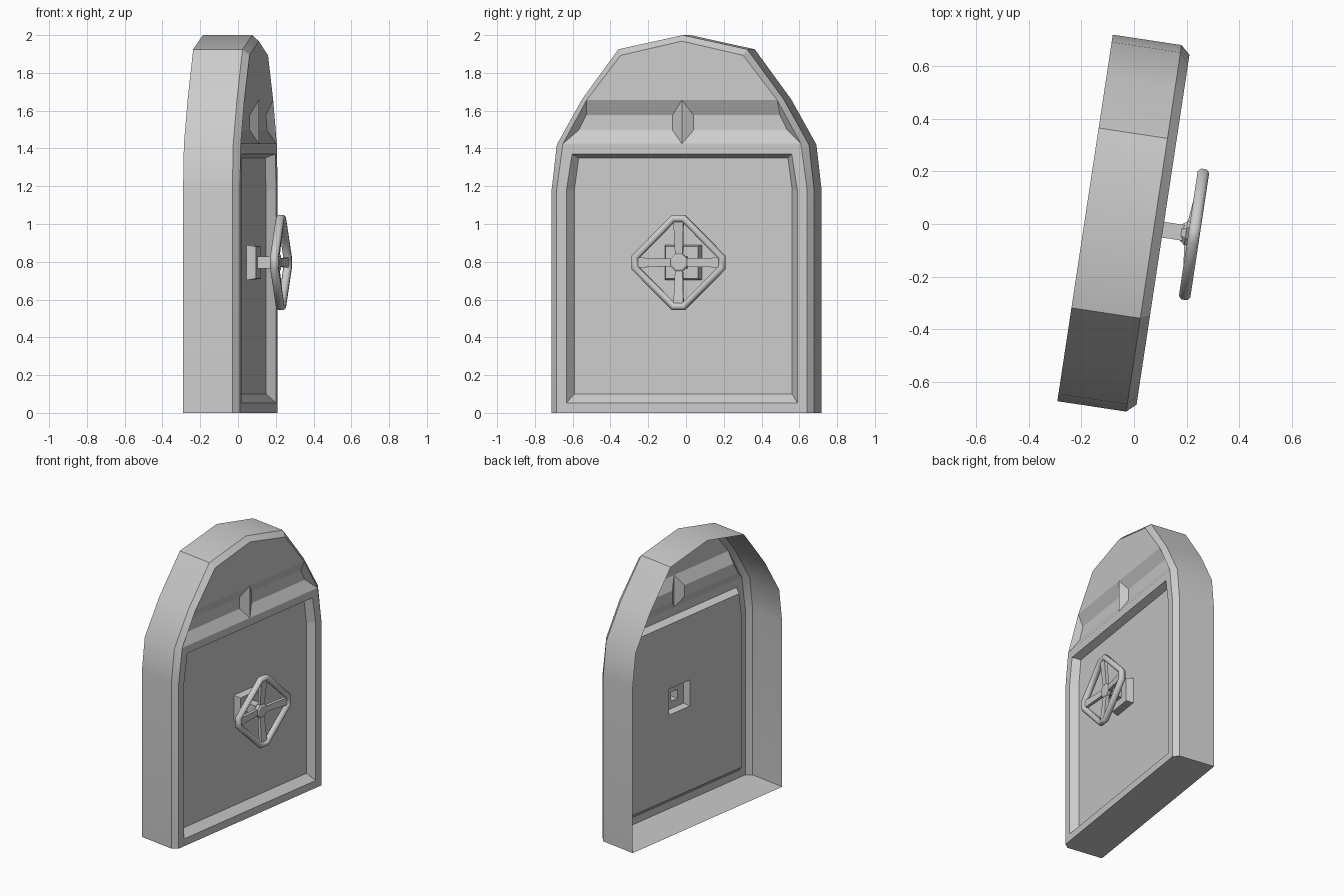
import bpy, bmesh
from math import radians, cos, sin, pi

if "Cube" in bpy.data.objects:
    bpy.data.objects.remove(bpy.data.objects["Cube"])

# Local axes: x = out of the door face, y = across the door, z = up
TURN = radians(-8.6)
CY, WZ = -0.005, 0.796          # centre line and handwheel height
FACE, PANEL, GROOVE = 0.112, 0.062, 0.072


class Part:
    """Collects faces, then becomes one turned object."""
    def __init__(self, name):
        self.name, self.bm = name, bmesh.new()

    def face(self, *pts):
        self.bm.faces.new([self.bm.verts.new(p) for p in pts])

    def both(self, *pts):
        self.face(*pts)
        self.face(*[(x, -y, z) for x, y, z in reversed(pts)])

    def loft(self, rings, closed=True, loop=False):
        pairs = list(zip(rings, rings[1:] + rings[:1] if loop else rings[1:]))
        for a, b in pairs:
            n = len(a)
            for i in range(n if closed else n - 1):
                j = (i + 1) % n
                self.face(a[i], a[j], b[j], b[i])

    def finish(self, smooth=None, open_front=False):
        bm = self.bm
        bmesh.ops.remove_doubles(bm, verts=bm.verts, dist=0.0005)
        bmesh.ops.recalc_face_normals(bm, faces=bm.faces)
        if open_front and sum(f.normal.x * f.calc_area() for f in bm.faces) < 0:
            bmesh.ops.reverse_faces(bm, faces=bm.faces)
        bmesh.ops.translate(bm, verts=bm.verts, vec=(0, CY, 0))
        me = bpy.data.meshes.new(self.name)
        bm.to_mesh(me)
        bm.free()
        ob = bpy.data.objects.new(self.name, me)
        bpy.context.collection.objects.link(ob)
        ob.rotation_euler.z = TURN
        if smooth:
            bpy.ops.object.select_all(action='DESELECT')
            ob.select_set(True)
            bpy.context.view_layer.objects.active = ob
            bpy.ops.object.shade_smooth_by_angle(angle=radians(smooth))


def mirrored(half, x):
    """Half outline (y, z) running to the peak -> full arch at depth x."""
    return [(x, -y, z) for y, z in half] + [(x, y, z) for y, z in reversed(half) if y > 0]


# Door shell: arched wall, bevelled rim and floor, open at the back
outer = [(.703, 0), (.703, 1.18), (.675, 1.42), (.54, 1.66), (.345, 1.925), (0, 2)]
inner = [(.671, 0), (.671, 1.18), (.637, 1.425), (.51, 1.656), (.328, 1.893), (0, 1.968)]
shell = Part("door_shell")
arches = [mirrored(outer, -.187), mirrored(outer, .077), mirrored(inner, FACE)]
shell.loft(arches, closed=False)
shell.face(*[a[0] for a in arches], *[a[-1] for a in reversed(arches)])
shell.finish(smooth=30, open_front=True)

# Front panel: frame, recess, hollow mounting block and stem
front = Part("front_panel")


def six(x, w, z0, zm, wt, z1):
    return [(x, -w, z0), (x, w, z0), (x, w, zm), (x, wt, z1), (x, -wt, z1), (x, -w, zm)]


def square(x, w, h):
    return six(x, w, WZ - h, WZ + h * .3, w, WZ + h)


front.loft([
    six(FACE, .671, 0, 1.18, .637, 1.425),
    six(FACE, .618, .053, 1.18, .588, 1.37),
    six(PANEL, .583, .10, 1.18, .56, 1.35),
    square(PANEL, .099, .093), square(.11, .087, .085),
    square(.11, .03, .032), square(.19, .03, .032)])

# Horizontal groove with a central ridge
a, b = (FACE, .637, 1.425), (GROOVE, .558, 1.497)
c, d = (GROOVE, .518, 1.577), (FACE, .51, 1.656)
a0, d0 = (FACE, 0, 1.425), (FACE, 0, 1.656)
b0, c0 = (GROOVE, .056, 1.497), (GROOVE, .056, 1.577)
for quad in ((a0, a, b, b0), (b0, b, c, c0), (c0, c, d, d0), (a0, b0, c0, d0), (a, d, c, b)):
    front.both(*quad)

# Flat arch top
front.face(*mirrored(inner[3:], FACE), d0)
front.finish(open_front=True)


# Handwheel rings: a diamond with clipped corners
def diamond(x, r, t):
    pts = []
    for k in range(4):
        ca, sa = cos(k * pi / 2), sin(k * pi / 2)
        for s in (-t, t):
            pts.append((x, r * ca - s * sa, WZ + r * sa + s * ca))
    return pts


rim = Part("handwheel_rim")
section = [(.018, -.011), (.018, .011), (.006, .022), (-.006, .022),
           (-.018, .011), (-.018, -.011), (-.006, -.022), (.006, -.022)]
rim.loft([diamond(.231 + u, .233 + e, .028 + .414 * e) for e, u in section], loop=True)
rim.finish(smooth=50)

# Hub on the end of the stem
hub = Part("handwheel_hub")
rings = [diamond(x, r, r * .414) for x, r in ((.182, .032), (.2, .046), (.222, .046), (.228, .036))]
hub.loft(rings)
hub.face(*rings[0])
hub.face(*rings[-1])
hub.finish()

# Four tapered spokes
spokes = Part("handwheel_spokes")
for k in range(4):
    ca, sa = cos(k * pi / 2), sin(k * pi / 2)

    def end(r, w, x, h):
        return [(x + u * h, r * ca - s * w * sa, WZ + r * sa + s * w * ca)
                for u, s in ((-1, -1), (1, -1), (1, 1), (-1, 1))]
    ends = [end(.03, .02, .21, .011), end(.232, .027, .231, .011)]
    spokes.loft(ends)
    spokes.face(*ends[0])
    spokes.face(*ends[1])
spokes.finish()
